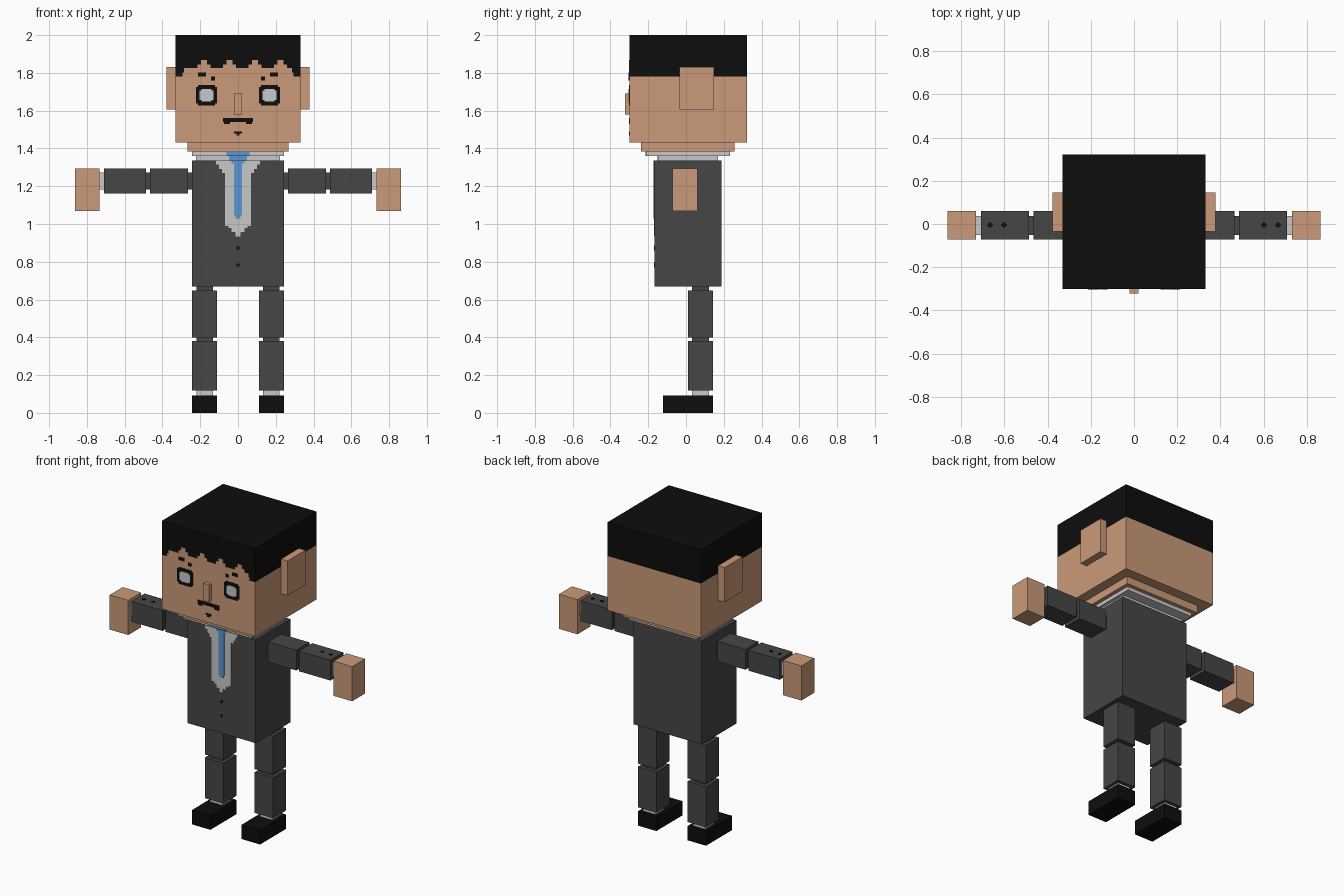
import bpy, bmesh

if "Cube" in bpy.data.objects:
    bpy.data.objects.remove(bpy.data.objects["Cube"])


def material(name, r, g, b):
    m = bpy.data.materials.new(name)
    m.diffuse_color = (r, g, b, 1)
    m.use_nodes = True
    m.node_tree.nodes["Principled BSDF"].inputs["Base Color"].default_value = m.diffuse_color
    return m


SKIN = material("skin", 0.597, 0.323, 0.191)
SUIT = material("dark grey cloth", 0.061, 0.061, 0.061)
SHIRT = material("light grey cloth", 0.578, 0.578, 0.578)
TIE = material("blue cloth", 0.105, 0.309, 0.651)
BLACK = material("black", 0.004, 0.004, 0.004)


def finish(name, bm, mat):
    bmesh.ops.recalc_face_normals(bm, faces=bm.faces)
    me = bpy.data.meshes.new(name)
    bm.to_mesh(me)
    bm.free()
    me.materials.append(mat)
    ob = bpy.data.objects.new(name, me)
    bpy.context.collection.objects.link(ob)
    return ob


def box(name, x, y, z, mat):
    """Box from (min, max) ranges."""
    bm = bmesh.new()
    bmesh.ops.create_cube(bm, size=1)
    for v in bm.verts:
        v.co = [r[0] if c < 0 else r[1] for c, r in zip(v.co, (x, y, z))]
    return finish(name, bm, mat)


def pair(name, x, y, z, mat):
    """Left and right copies of a box."""
    box("right_" + name, x, y, z, mat)
    box("left_" + name, (-x[1], -x[0]), y, z, mat)


def plate(name, pts, y, mat, thick=0.002):
    """Thin front-facing plate from an (x, z) outline, lying on depth y."""
    bm = bmesh.new()
    f = bm.faces.new([bm.verts.new((px, y, pz)) for px, pz in pts])
    ext = bmesh.ops.extrude_face_region(bm, geom=[f])["geom"]
    for v in ext:
        if isinstance(v, bmesh.types.BMVert):
            v.co.y -= thick
    return finish(name, bm, mat)


def steps(rows, bottom, cx=0):
    """Symmetric pixel outline from (row top z, half width), top to bottom."""
    side = []
    for i, (z, w) in enumerate(rows):
        low = rows[i + 1][0] if i + 1 < len(rows) else bottom
        side += [(w, z), (w, low)]
    return [(cx + w, z) for w, z in side] + [(cx - w, z) for w, z in reversed(side)]


# Head, hair, ears, nose
FY = -0.30
box("head", (-0.332, 0.332), (FY, 0.323), (1.432, 1.782), SKIN)
box("hair", (-0.332, 0.332), (FY, 0.323), (1.782, 2.0), BLACK)
pair("ear", (0.325, 0.378), (-0.035, 0.147), (1.607, 1.83), SKIN)
box("nose", (-0.02, 0.02), (-0.323, -0.295), (1.58, 1.69), SKIN)

# Forehead plate with a stepped, scalloped hairline
line = [(-0.295, 1.782), (-0.295, 1.803), (-0.285, 1.803), (-0.285, 1.826)]
for cx in (-0.18, -0.045, 0.09, 0.225):
    for dx, z0, z1 in ((-0.034, 1.826, 1.845), (-0.016, 1.845, 1.868),
                       (0.016, 1.868, 1.845), (0.034, 1.845, 1.826)):
        line += [(cx + dx, z0), (cx + dx, z1)]
line += [(0.285, 1.826), (0.285, 1.803), (0.295, 1.803), (0.295, 1.782)]
plate("forehead", line, FY, SKIN)

# Face details
for s, side in ((-1, "left"), (1, "right")):
    cx = s * 0.167
    plate(side + "_eye_rim", steps([(1.735, 0.044), (1.725, 0.055), (1.639, 0.044)],
                                   1.628, cx), FY, BLACK)
    plate(side + "_eye", steps([(1.714, 0.026), (1.707, 0.036), (1.656, 0.026)],
                               1.649, cx), FY, SHIRT, 0.004)
    plate(side + "_brow_outer", steps([(1.803, 0.021)], 1.782, s * 0.191), FY, BLACK, 0.004)
    plate(side + "_brow_inner", steps([(1.782, 0.01)], 1.761, s * 0.132), FY, BLACK, 0.004)
    plate(side + "_mouth_corner", steps([(1.541, 0.016)], 1.529, s * 0.058), FY, BLACK)
plate("mouth", steps([(1.561, 0.079)], 1.54, 0), FY, BLACK)
plate("chin_mark", steps([(1.491, 0.021), (1.48, 0.009)], 1.469), FY, BLACK)

# Neck, collar, torso
box("neck", (-0.268, 0.268), (-0.237, 0.258), (1.384, 1.432), SKIN)
box("upper_collar", (-0.243, 0.243), (-0.212, 0.233), (1.361, 1.384), SHIRT)
box("lower_collar", (-0.222, 0.222), (-0.148, 0.17), (1.335, 1.361), SHIRT)
box("jacket", (-0.243, 0.243), (-0.167, 0.187), (0.67, 1.335), SUIT)

# Shirt front, tie and jacket buttons
JY = -0.167
plate("shirt_front", steps([(1.335, 0.116), (1.314, 0.1), (1.292, 0.085), (1.27, 0.069),
                            (0.99, 0.05), (0.978, 0.034), (0.957, 0.013)], 0.934), JY, SHIRT)
plate("tie", steps([(1.335, 0.034), (1.32, 0.021), (1.045, 0.014)], 1.03), JY, TIE, 0.004)
plate("tie_knot_top", steps([(1.382, 0.062)], 1.361), -0.212, TIE)
plate("tie_knot_bottom", steps([(1.361, 0.048)], 1.335), -0.148, TIE)
for i, z in enumerate((0.873, 0.783)):
    plate(f"jacket_button_{i}", [(0.012, z), (0, z + 0.012), (-0.012, z), (0, z - 0.012)],
          JY, BLACK)

# Arms: segments with thin joints between them
AY, AZ = (-0.072, 0.06), (1.162, 1.293)
JAY, JAZ = (-0.05, 0.038), (1.183, 1.272)
pair("shoulder_joint", (0.235, 0.27), JAY, JAZ, SUIT)
pair("upper_arm", (0.265, 0.466), AY, AZ, SUIT)
pair("elbow_joint", (0.46, 0.492), JAY, JAZ, SUIT)
pair("forearm", (0.487, 0.709), AY, AZ, SUIT)
pair("shirt_cuff", (0.705, 0.735), JAY, JAZ, SHIRT)
pair("hand", (0.732, 0.864), AY, (1.07, 1.293), SKIN)

# Sleeve buttons on top of the forearms
for x in (-0.667, -0.602, 0.602, 0.667):
    bm = bmesh.new()
    bmesh.ops.create_cone(bm, cap_ends=True, segments=4, radius1=0.015,
                          radius2=0.015, depth=0.004)
    finish("sleeve_button", bm, BLACK).location = (x, -0.005, 1.293)

# Legs and shoes
LX, LY = (0.111, 0.243), (0.011, 0.143)
JLX, JLY = (0.133, 0.221), (0.033, 0.121)
pair("hip_joint", JLX, JLY, (0.643, 0.675), SUIT)
pair("thigh", LX, LY, (0.4, 0.648), SUIT)
pair("knee_joint", JLX, JLY, (0.375, 0.405), SUIT)
pair("shin", LX, LY, (0.118, 0.38), SUIT)
pair("sock", JLX, JLY, (0.088, 0.122), SHIRT)
pair("shoe", LX, (-0.122, 0.143), (0, 0.092), BLACK)
